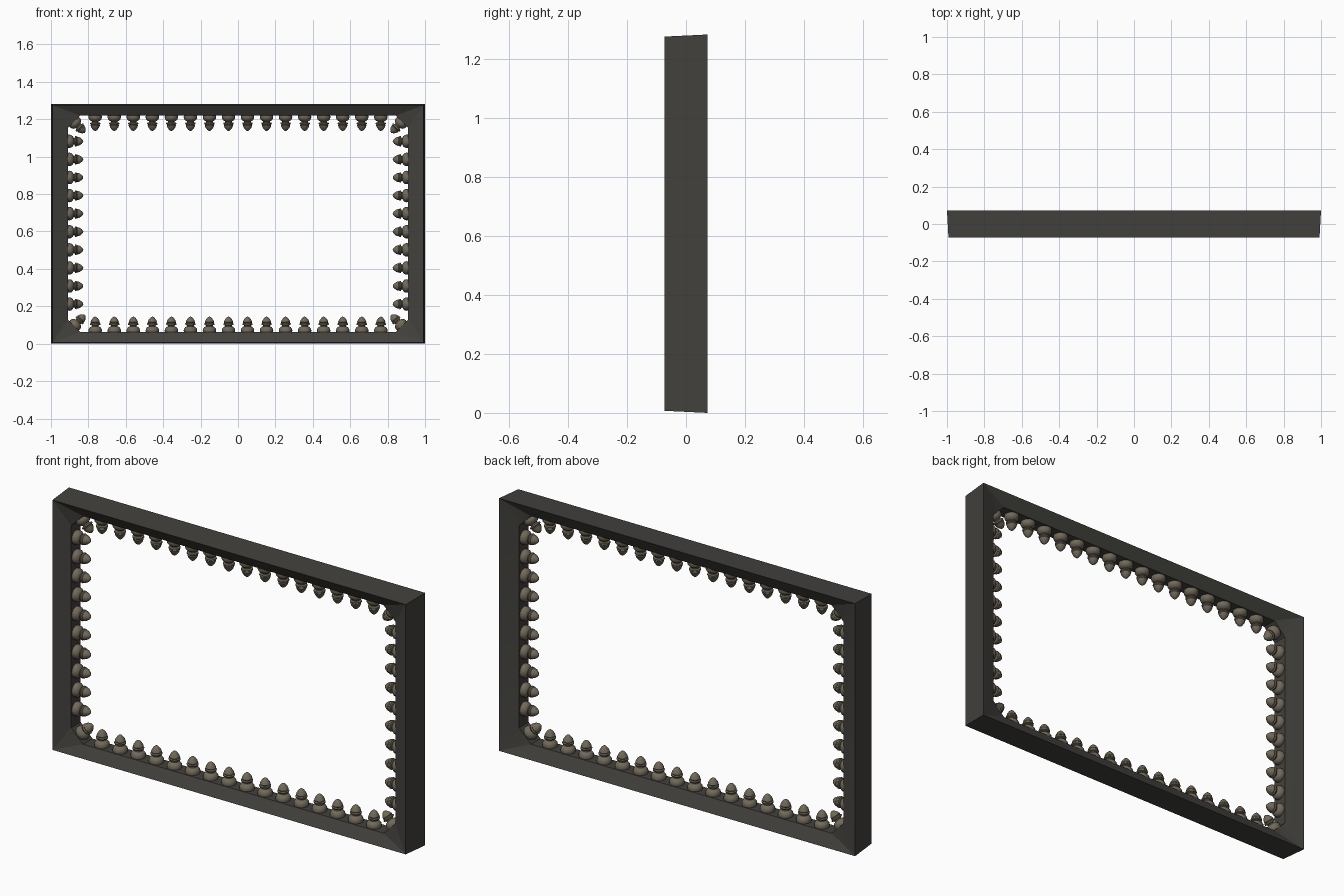
import bpy, bmesh, math
from mathutils import Matrix, Vector

if "Cube" in bpy.data.objects:
    bpy.data.objects.remove(bpy.data.objects["Cube"])


def material(name, col):
    m = bpy.data.materials.new(name)
    m.diffuse_color = (*col, 1)
    m.use_nodes = True
    m.node_tree.nodes["Principled BSDF"].inputs["Base Color"].default_value = m.diffuse_color
    return m


dark = material("dark_frame", (0.055, 0.053, 0.047))
bronze = material("bronze", (0.165, 0.14, 0.105))


def finish(name, bm, mat, angle):
    bmesh.ops.remove_doubles(bm, verts=bm.verts, dist=1e-5)
    bmesh.ops.recalc_face_normals(bm, faces=bm.faces)
    me = bpy.data.meshes.new(name)
    bm.to_mesh(me)
    bm.free()
    me.materials.append(mat)
    ob = bpy.data.objects.new(name, me)
    bpy.context.collection.objects.link(ob)
    bpy.ops.object.select_all(action='DESELECT')
    ob.select_set(True)
    bpy.context.view_layer.objects.active = ob
    bpy.ops.object.shade_smooth_by_angle(angle=math.radians(angle))
    return ob


# Frame: a closed cross-section swept round a rectangle with cut inner corners
ZC = 0.641


def ring(bm, hx, hz, cut, y):
    pts = [(hx - cut, hz), (hx, hz - cut), (hx, cut - hz), (hx - cut, -hz),
           (cut - hx, -hz), (-hx, cut - hz), (-hx, hz - cut), (cut - hx, hz)]
    return [bm.verts.new((x, y, ZC + z)) for x, z in pts]


bm = bmesh.new()
section = [(1.0, 0.641, 0, 0.072), (0.992, 0.634, 0, -0.072),
           (0.91, 0.579, 0.066, -0.038), (0.91, 0.579, 0.066, 0.038)]
rings = [ring(bm, *s) for s in section]
for k in range(4):
    a, b = rings[k], rings[(k + 1) % 4]
    for i in range(8):
        j = (i + 1) % 8
        bm.faces.new((a[i], a[j], b[j], b[i]))
bmesh.ops.dissolve_degenerate(bm, dist=1e-5, edges=bm.edges)
finish("frame", bm, dark, 15)

# Finial: turned profile with a domed base, neck, collar and acorn tip
profile = [(0, -0.004), (0.034, -0.004), (0.036, 0.008), (0.034, 0.018), (0.027, 0.027),
           (0.018, 0.031), (0.018, 0.036), (0.027, 0.039), (0.028, 0.045), (0.023, 0.049),
           (0.025, 0.053), (0.021, 0.064), (0.013, 0.075), (0.006, 0.081), (0, 0.083)]
bm = bmesh.new()
vs = [bm.verts.new((r, 0, h)) for r, h in profile]
es = [bm.edges.new(p) for p in zip(vs, vs[1:])]
bmesh.ops.spin(bm, geom=vs + es, cent=(0, 0, 0), axis=(0, 0, 1),
               angle=2 * math.pi, steps=16, use_merge=True)
first = finish("finial", bm, bronze, 35)
mesh = first.data
bpy.data.objects.remove(first)


def finial(name, x, z, dx, dz):
    ob = bpy.data.objects.new(name, mesh)
    turn = Matrix.Rotation(math.atan2(dx, dz), 4, 'Y')
    ob.matrix_world = Matrix.Translation((x, 0, z)) @ turn
    bpy.context.collection.objects.link(ob)


# Rows along the four inner edges, plus one in every corner
for s in (-1, 1):
    for i in range(16):
        finial("rail_finial", (i - 7.5) * 0.1018, ZC + s * 0.579, 0, -s)
    for i in range(10):
        finial("side_finial", s * 0.91, ZC + 0.006 + (i - 4.5) * 0.0967, -s, 0)
    for t in (-1, 1):
        finial("corner_finial", s * 0.877, ZC + t * 0.546, -s, -t)
